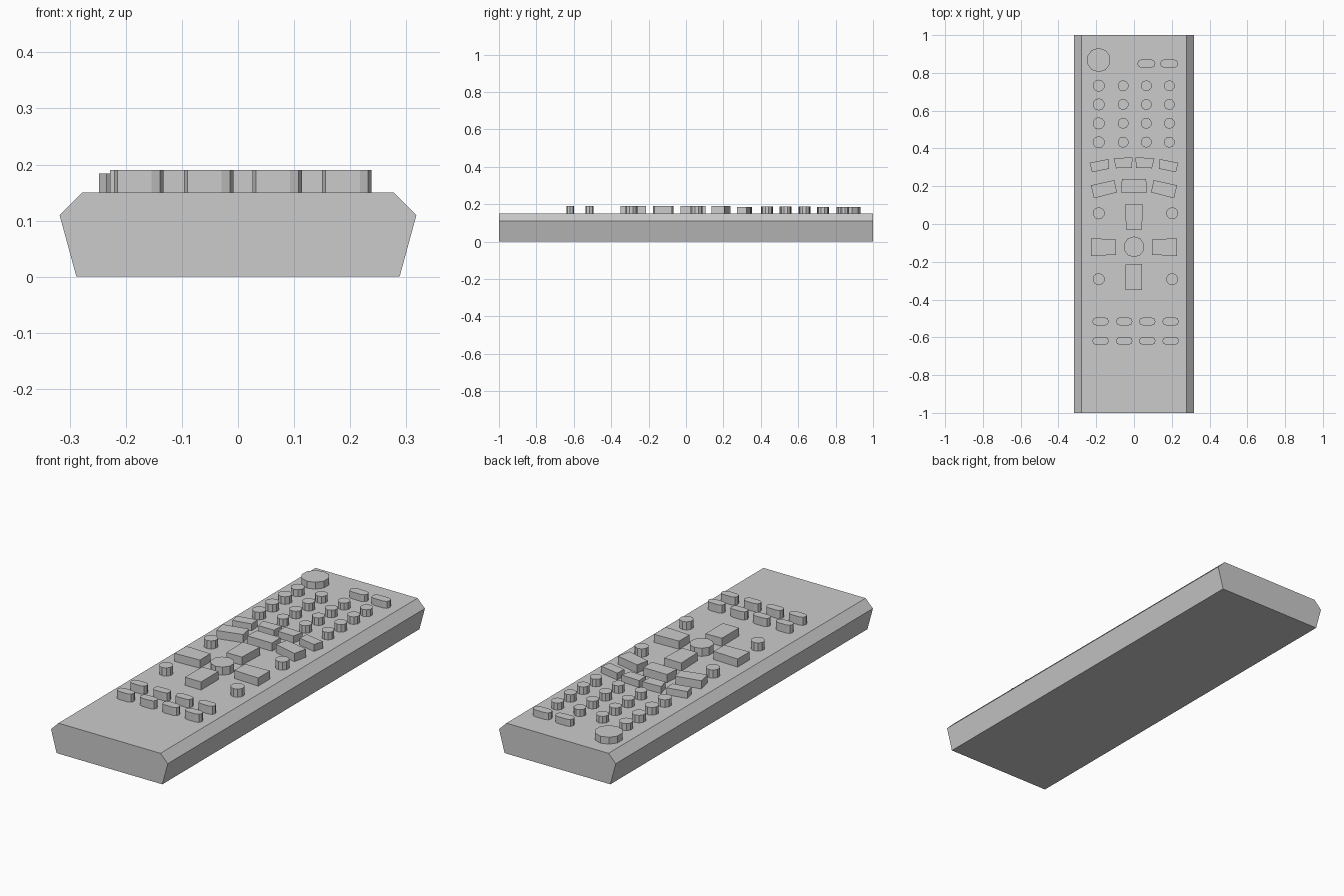
import bpy, bmesh
from math import cos, sin, pi

if "Cube" in bpy.data.objects:
    bpy.data.objects.remove(bpy.data.objects["Cube"])

DECK = 0.15
HIGH, LOW = 0.19, 0.184


def add_mesh(name, bm):
    bmesh.ops.recalc_face_normals(bm, faces=bm.faces)
    mesh = bpy.data.meshes.new(name)
    bm.to_mesh(mesh)
    bm.free()
    obj = bpy.data.objects.new(name, mesh)
    bpy.context.collection.objects.link(obj)


def prism(name, points, offset):
    """Extrude a closed 3D outline along an offset."""
    bm = bmesh.new()
    face = bm.faces.new([bm.verts.new(p) for p in points])
    ext = bmesh.ops.extrude_face_region(bm, geom=[face], use_keep_orig=True)
    verts = [g for g in ext["geom"] if isinstance(g, bmesh.types.BMVert)]
    bmesh.ops.translate(bm, verts=verts, vec=offset)
    add_mesh(name, bm)


def button(name, outline, top=HIGH):
    base = DECK - 0.005
    prism(name, [(x, y, base) for x, y in outline], (0, 0, top - base))


def disc(name, x, y, r, top=HIGH, sides=10):
    button(name, [(x + r * cos(2 * pi * i / sides + pi / 2),
                   y + r * sin(2 * pi * i / sides + pi / 2)) for i in range(sides)], top)


def pill(name, x, y, w, h, top=HIGH, steps=4):
    r, pts = h / 2, []
    for side, start in ((1, -pi / 2), (-1, pi / 2)):
        for i in range(steps + 1):
            a = start + pi * i / steps
            pts.append((x + side * (w / 2 - r) + r * cos(a), y + r * sin(a)))
    button(name, pts, top)


def mirrored(name, outline, top=HIGH):
    button(name + "_left", outline, top)
    button(name + "_right", [(-x, y) for x, y in outline], top)


# Body: chamfered cross-section along y
half = [(0.288, 0), (0.318, 0.11), (0.278, DECK)]
section = half + [(-x, z) for x, z in reversed(half)]
prism("body", [(x, -1, z) for x, z in section], (0, 2, 0))

# Top row: power button and two pills
disc("power_button", -0.187, 0.868, 0.064, LOW)
for x in (0.065, 0.186):
    pill("source_button", x, 0.849, 0.096, 0.044, LOW)

# Number pad
for y in (0.732, 0.633, 0.533, 0.433):
    for x in (-0.187, -0.058, 0.065, 0.187):
        disc("number_button", x, y, 0.032 if x < -0.1 else 0.029, LOW if y > 0.7 else 0.187)

# Two curved rows
mirrored("upper_arc_outer", [(-0.235, 0.324), (-0.134, 0.344), (-0.131, 0.293), (-0.222, 0.274)], LOW)
mirrored("upper_arc_inner", [(-0.108, 0.348), (-0.008, 0.353), (-0.011, 0.297), (-0.095, 0.295)], LOW)
mirrored("lower_arc_outer", [(-0.228, 0.205), (-0.104, 0.232), (-0.090, 0.168), (-0.212, 0.136)])
button("lower_arc_middle", [(-0.064, 0.239), (0.064, 0.239), (0.068, 0.168), (-0.068, 0.168)])

# Direction pad and its corner buttons
disc("select_button", 0, -0.121, 0.055)
button("up_button", [(-0.047, 0.103), (0.047, 0.103), (0.042, -0.03), (-0.042, -0.03)])
button("down_button", [(-0.045, -0.215), (0.043, -0.213), (0.043, -0.349), (-0.045, -0.349)])
mirrored("side_button", [(-0.228, -0.076), (-0.094, -0.081), (-0.094, -0.163), (-0.228, -0.169)])
for x in (-0.187, 0.202):
    for y in (0.057, -0.292):
        disc("corner_button", x, y, 0.032)

# Bottom pill rows
for y in (-0.516, -0.619):
    for x in (-0.177, -0.052, 0.07, 0.194):
        pill("function_button", x, y, 0.088, 0.042)
